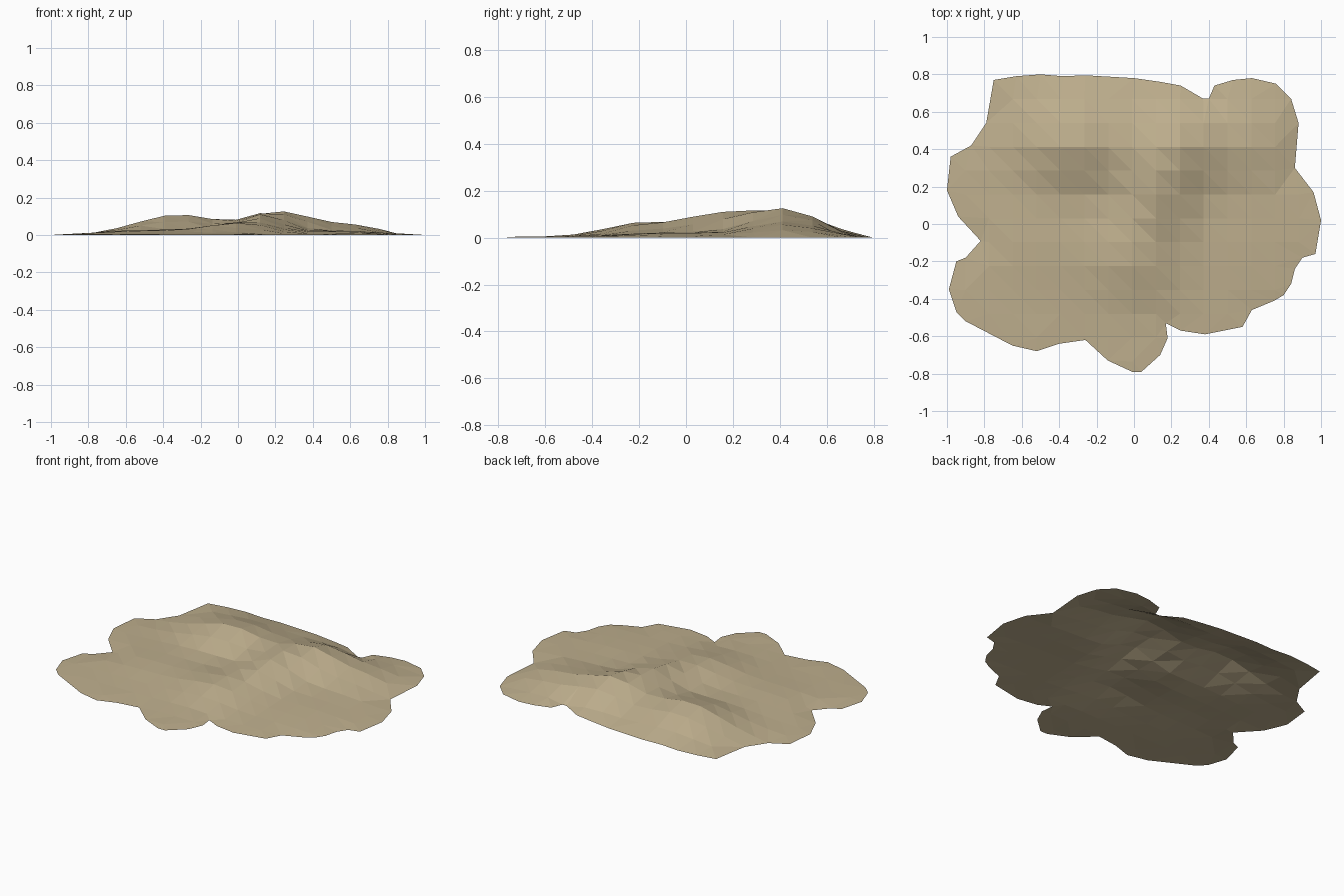
import bpy, bmesh, math
from mathutils import Vector
from mathutils.geometry import delaunay_2d_cdt, intersect_point_line

if "Cube" in bpy.data.objects:
    bpy.data.objects.remove(bpy.data.objects["Cube"])

# Lobed rim of the ground patch, clockwise from the back left corner
RIM = [(-.75, .77), (-.63, .79), (-.5, .8), (-.38, .79), (-.26, .795), (0, .78), (.14, .76), (.25, .74),
       (.37, .67), (.4, .67), (.43, .74), (.53, .77), (.63, .78), (.76, .75), (.84, .67), (.88, .54),
       (.86, .3), (.96, .17), (1, .02), (.97, -.16), (.9, -.18), (.86, -.24), (.84, -.32), (.8, -.38),
       (.75, -.41), (.63, -.46), (.58, -.55), (.38, -.59), (.25, -.57), (.17, -.53), (.18, -.61),
       (.14, -.7), (.04, -.79), (-.01, -.79), (-.14, -.73), (-.26, -.62), (-.4, -.64), (-.52, -.68),
       (-.65, -.65), (-.9, -.52), (-.95, -.47), (-.99, -.35), (-.95, -.2), (-.9, -.18), (-.82, -.09),
       (-.94, .04), (-1, .18), (-.98, .36), (-.87, .42), (-.79, .54)]
rim = [Vector(p) for p in RIM]
edges = list(zip(rim, rim[1:] + rim[:1]))

# Mounds: centre x, centre y, height, radius x, radius y
MOUNDS = [(-.32, .42, .104, .3, .2),     # left ridge
          (.25, .42, .107, .24, .2),     # right ridge
          (.63, .42, .04, .2, .18),      # right shoulder
          (.13, .14, .082, .16, .19),    # centre mound
          (0, -.18, .06, .25, .22),      # front spur
          (-.5, -.1, .022, .3, .25),     # left swell
          (.55, -.05, .018, .25, .3)]    # right swell


def rim_distance(p):
    best = 9
    for a, b in edges:
        q, t = intersect_point_line(p, a, b)
        q = a.lerp(b, min(1, max(0, t)))
        best = min(best, (p - q).length)
    return best


def inside(p):
    hit = False
    for a, b in edges:
        if (a.y > p.y) != (b.y > p.y) and p.x < a.x + (p.y - a.y) * (b.x - a.x) / (b.y - a.y):
            hit = not hit
    return hit


def height(p):
    z = 0
    for cx, cy, h, rx, ry in MOUNDS:
        if p.y > cy:
            ry *= 1.15
        z += h * math.exp(-((p.x - cx) / rx) ** 2 - ((p.y - cy) / ry) ** 2)
    return z * min(1, rim_distance(p) / .12) + .004


# Regular grid of terrain points inside the rim
STEP = .1275
inner = []
for i in range(-8, 9):
    for j in range(-7, 7):
        p = Vector((-.01 + i * STEP, .03 + j * STEP))
        if inside(p) and rim_distance(p) > .045:
            inner.append(p)

n = len(rim)
verts, _, faces, *_ = delaunay_2d_cdt(rim + inner, [(i, (i + 1) % n) for i in range(n)], [], 1, 1e-5)

# Lift the sheet into hills, with the rim lying on the ground
bm = bmesh.new()
bv = [bm.verts.new((v.x, v.y, height(v) if rim_distance(v) > .02 else 0)) for v in verts]
for f in faces:
    bm.faces.new([bv[k] for k in f])
bmesh.ops.join_triangles(bm, faces=bm.faces[:], angle_face_threshold=.6, angle_shape_threshold=.3)
bm.normal_update()
for f in bm.faces:
    if f.normal.z < 0:
        f.normal_flip()

mesh = bpy.data.meshes.new("ground_patch")
bm.to_mesh(mesh)
bm.free()
mat = bpy.data.materials.new("sand")
mat.diffuse_color = (.52, .43, .27, 1)
mat.use_nodes = True
mat.node_tree.nodes["Principled BSDF"].inputs["Base Color"].default_value = mat.diffuse_color
mesh.materials.append(mat)
bpy.context.collection.objects.link(bpy.data.objects.new("ground_patch", mesh))
